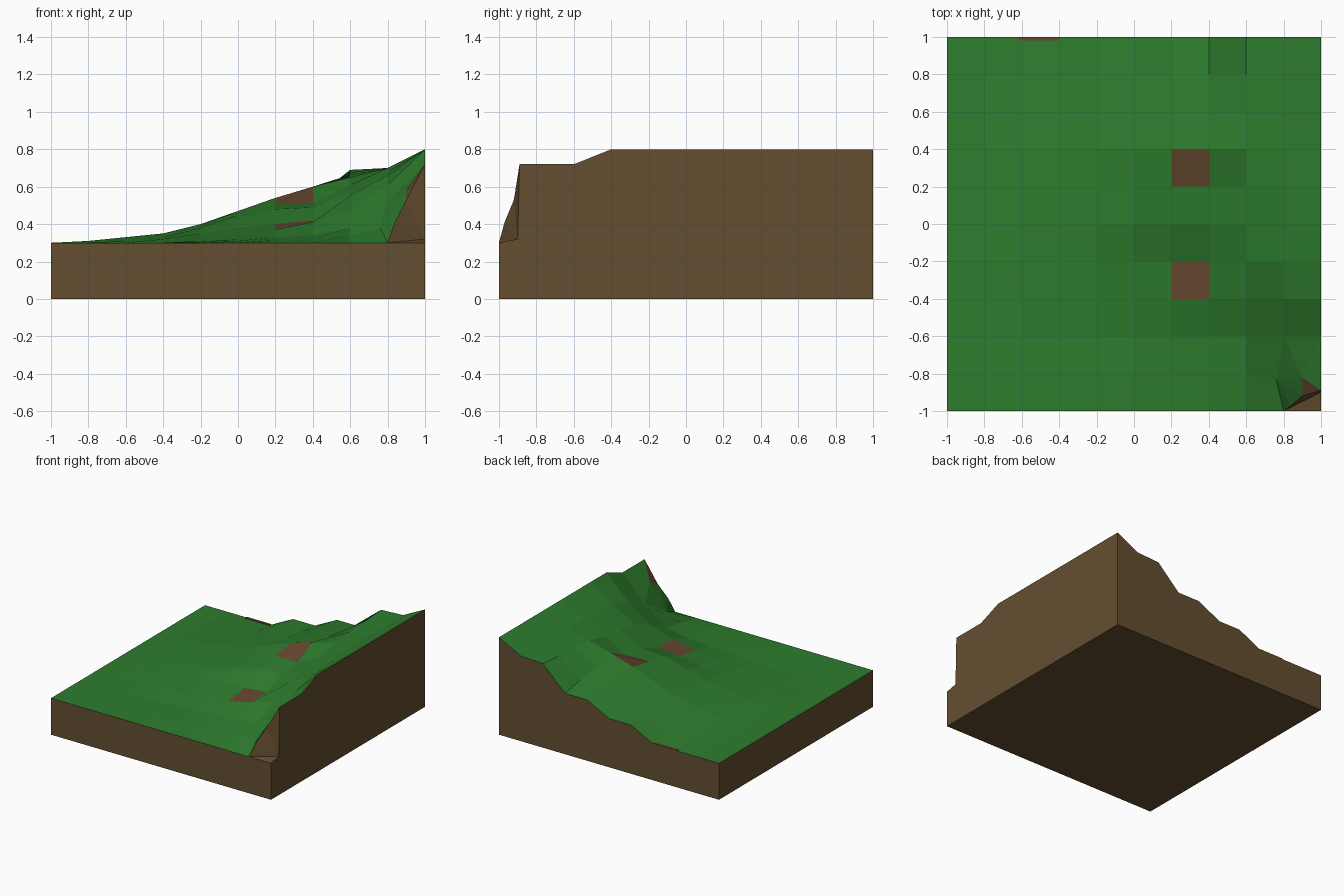
import bpy, bmesh

if "Cube" in bpy.data.objects:
    bpy.data.objects.remove(bpy.data.objects["Cube"])

# ---- materials ----
def material(name, rgb):
    m = bpy.data.materials.new(name)
    m.diffuse_color = (*rgb, 1)
    m.use_nodes = True
    m.node_tree.nodes["Principled BSDF"].inputs["Base Color"].default_value = m.diffuse_color
    return m

grass = material("grass green", (0.027, 0.205, 0.027))
soil = material("soil brown", (0.127, 0.076, 0.030))
earth = material("bare earth", (0.135, 0.066, 0.030))
GRASS, SOIL, EARTH = 0, 1, 2

# ---- hill profiles: heights along x = -1..1, in hundredths, at a few y stations ----
profiles = {
    -1.0: [30, 30, 30, 30, 30, 30, 30, 30, 30, 30, 30],
    -0.6: [30, 30, 30, 30, 31, 32, 33, 34, 38, 52, 72],
    -0.4: [30, 30, 31, 32, 33, 35, 37, 41, 47, 61, 80],
    -0.2: [30, 31, 32, 33, 35, 38, 40, 42, 55, 66, 80],
    0.0: [30, 31, 33, 34, 38, 43, 48, 49, 58, 68, 80],
    0.2: [30, 31, 33, 35, 39, 45, 51, 51, 61, 70, 80],
    0.4: [30, 31, 33, 35, 40, 47, 54, 60, 65, 70, 80],
    1.0: [30, 30, 30, 30, 40, 40, 50, 50, 69, 70, 80],
}
stations = sorted(profiles)

def height(i, y):
    for a, b in zip(stations, stations[1:]):
        if y <= b + 1e-6:
            t = (y - a) / (b - a)
            return (profiles[a][i] * (1 - t) + profiles[b][i] * t) / 100

bm = bmesh.new()

def face(verts, mat):
    f = bm.faces.new(verts)
    f.material_index = mat
    return f

N = 10
grid = []
for j in range(N + 1):
    y = round(-1 + 0.2 * j, 2)
    grid.append([bm.verts.new((-1 + 0.2 * i, y, height(i, y))) for i in range(N + 1)])

# broken front right corner: shift its grid points and add the cliff points
inner, rim = grid[1][9], grid[1][10]
inner.co = (0.76, -0.83, 0.38)
rim.co = (1, -0.89, 0.72)
start, corner = grid[0][9], grid[0][10]
ledge = bm.verts.new((0.84, -0.97, 0.41))
step = bm.verts.new((0.90, -0.92, 0.53))
crest = bm.verts.new((0.90, -0.82, 0.58))
foot = bm.verts.new((1, -0.90, 0.32))

# grassy surface, with two bare cells
bare = {(6, 6), (6, 3)}
for j in range(N):
    for i in range(N):
        if (i, j) in ((9, 0), (9, 1)):
            continue
        face([grid[j][i], grid[j][i + 1], grid[j + 1][i + 1], grid[j + 1][i]],
             EARTH if (i, j) in bare else GRASS)

# surface around the broken corner
face([inner, crest, grid[2][9]], GRASS)
face([crest, grid[2][10], grid[2][9]], GRASS)
face([crest, rim, grid[2][10]], GRASS)
face([start, ledge, inner], GRASS)
face([ledge, step, inner], GRASS)
face([step, crest, inner], GRASS)
face([step, rim, crest], EARTH)

# cliff and its floor
face([start, foot, ledge], SOIL)
face([ledge, foot, step], SOIL)
face([step, foot, rim], SOIL)
face([start, corner, foot], SOIL)

# side walls and underside
low = [bm.verts.new((x, y, 0)) for x, y in ((-1, -1), (1, -1), (1, 1), (-1, 1))]
right_edge = [corner, foot] + [grid[j][10] for j in range(1, N + 1)]
face([low[0], low[1]] + grid[0][::-1], SOIL)
face([low[1], low[2]] + right_edge[::-1], SOIL)
face([low[2], low[3]] + grid[N], SOIL)
face([low[3], low[0]] + [grid[j][0] for j in range(N + 1)], SOIL)
face(low[::-1], SOIL)

bmesh.ops.recalc_face_normals(bm, faces=bm.faces)
mesh = bpy.data.meshes.new("hillside_tile")
bm.to_mesh(mesh)
bm.free()
for m in (grass, soil, earth):
    mesh.materials.append(m)
bpy.context.collection.objects.link(bpy.data.objects.new("hillside_tile", mesh))

# thin bare strip at the back edge
bpy.ops.mesh.primitive_cube_add(size=1, location=(-0.51, 0.99, 0.302))
strip = bpy.context.object
strip.name = "bare_earth_strip"
strip.scale = (0.22, 0.02, 0.008)
strip.data.materials.append(earth)
